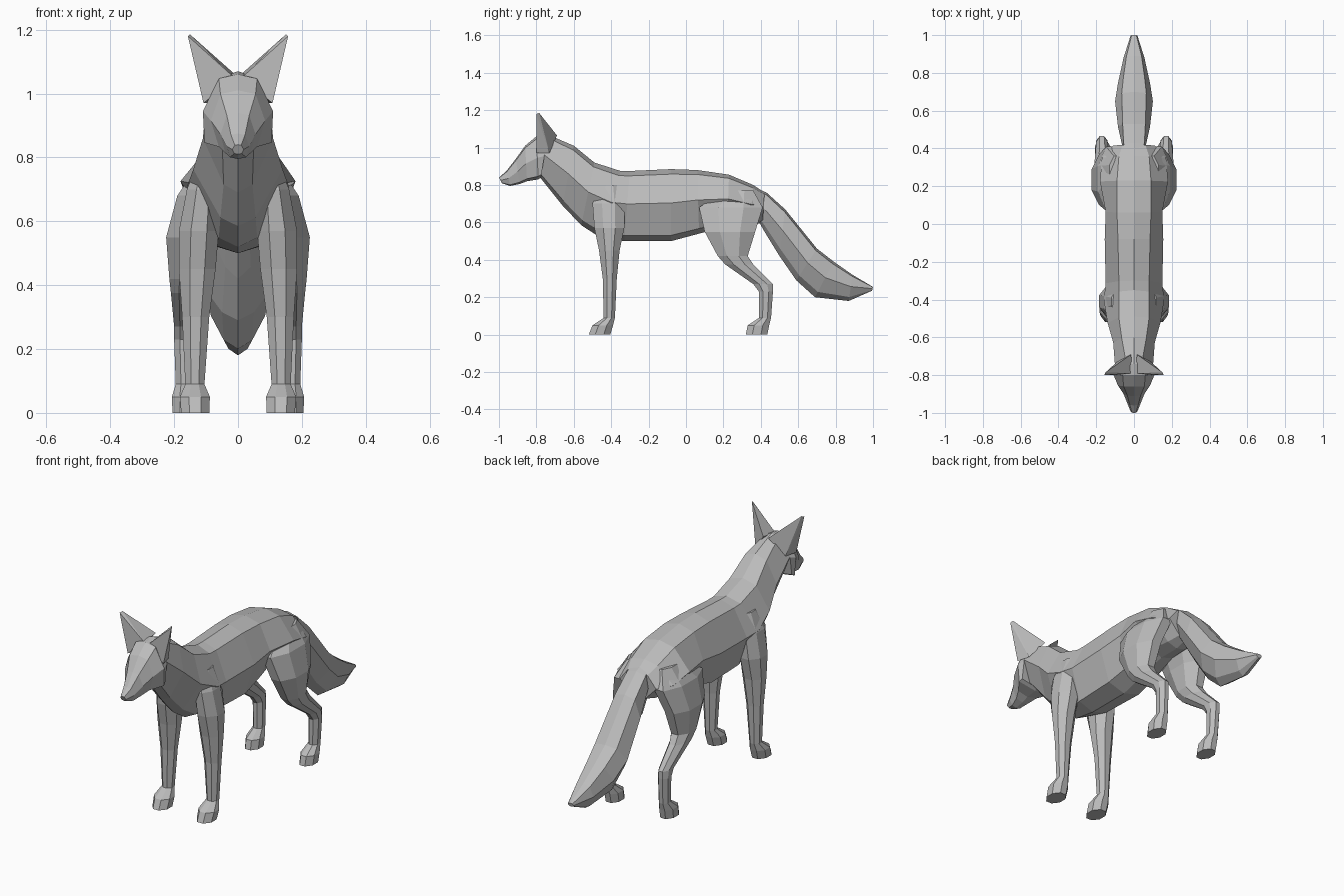
import bpy
import bmesh

default_cube = bpy.data.objects.get("Cube")
if default_cube:
    bpy.data.objects.remove(default_cube, do_unlink=True)

# Single plain coat colour
COAT = (.5, .5, .5, 1)
coat = bpy.data.materials.new("plain grey")
coat.use_nodes = True
coat.diffuse_color = COAT
coat.node_tree.nodes["Principled BSDF"].inputs["Base Color"].default_value = COAT


def finish(name, bm, mirrored=False):
    """Turn a bmesh into a flat shaded object, optionally mirrored across x."""
    bmesh.ops.recalc_face_normals(bm, faces=bm.faces[:])
    mesh = bpy.data.meshes.new(name)
    bm.to_mesh(mesh)
    bm.free()
    mesh.materials.append(coat)
    part = bpy.data.objects.new(name, mesh)
    bpy.context.collection.objects.link(part)
    if mirrored:
        mirror = part.modifiers.new("left and right", 'MIRROR')
        mirror.use_axis[0] = True
        mirror.use_mirror_merge = False
    return part


def loft(name, rings, mirrored=False):
    """Skin a row of closed rings that share one point count, capping the ends."""
    bm = bmesh.new()
    loops = [[bm.verts.new(point) for point in ring] for ring in rings]
    for near, far in zip(loops, loops[1:]):
        count = len(near)
        for i in range(count):
            j = (i + 1) % count
            bm.faces.new((near[i], near[j], far[j], far[i]))
    bm.faces.new(loops[0])
    bm.faces.new(loops[-1])
    return finish(name, bm, mirrored)


def spine_ring(station, levels):
    """Symmetric cross-section hung between a top point and a bottom point."""
    top_y, top_z, low_y, low_z, top_w, mid_w, low_w = station

    def at(x, drop):
        return (x, top_y + (low_y - top_y) * drop, top_z + (low_z - top_z) * drop)

    widths = (top_w, mid_w, low_w)
    right = [at(-w, drop) for w, drop in zip(widths, levels)]
    left = [at(w, drop) for w, drop in zip(widths, levels)]
    return [at(0, 0)] + left + [at(0, 1)] + right[::-1]


def leg_ring(station, corner=.3):
    """Level eight-sided ring: a rectangle with its corners cut off."""
    z, front, back, inner, outer = station
    cut_x = (outer - inner) * corner
    cut_y = (back - front) * corner
    return [(inner + cut_x, front, z), (outer - cut_x, front, z),
            (outer, front + cut_y, z), (outer, back - cut_y, z),
            (outer - cut_x, back, z), (inner + cut_x, back, z),
            (inner, back - cut_y, z), (inner, front + cut_y, z)]


# Spine parts: top y, top z, bottom y, bottom z, then top, middle, low half widths
torso = [
    (-.74, 1.07, -.78, .84, .04, .1, .05),
    (-.6, 1.01, -.66, .69, .065, .11, .045),
    (-.49, .92, -.56, .585, .08, .14, .055),
    (-.35, .875, -.46, .52, .08, .16, .06),
    (-.3, .875, -.33, .5, .08, .15, .09),
    (-.08, .885, -.08, .5, .085, .155, .1),
    (.06, .88, .07, .54, .09, .15, .09),
    (.23, .855, .22, .58, .09, .18, .07),
    (.36, .8, .34, .58, .08, .17, .06),
    (.42, .76, .41, .6, .06, .11, .04),
]
head = [
    (-1, .84, -.985, .81, .01, .018, .012),
    (-.96, .875, -.94, .795, .022, .035, .025),
    (-.91, .94, -.89, .805, .035, .055, .04),
    (-.86, 1.01, -.85, .82, .055, .085, .06),
    (-.8, 1.06, -.79, .83, .06, .11, .105),
    (-.74, 1.07, -.775, .84, .04, .1, .1),
]
tail = [
    (.36, .79, .38, .62, .04, .05, .03),
    (.43, .76, .42, .55, .055, .065, .035),
    (.53, .67, .5, .42, .06, .085, .04),
    (.7, .46, .59, .29, .065, .1, .05),
    (.79, .39, .69, .2, .055, .085, .045),
    (.89, .32, .87, .18, .04, .055, .03),
    (1, .255, .995, .235, .012, .018, .01),
]
loft("torso", [spine_ring(s, (.07, .47, .92)) for s in torso])
loft("head", [spine_ring(s, (.06, .5, .93)) for s in head])
loft("tail", [spine_ring(s, (.06, .45, .85)) for s in tail])

# Legs: height, front y, back y, inner x, outer x
front_leg = [
    (.8, -.46, -.36, .06, .12),
    (.7, -.5, -.33, .06, .16),
    (.57, -.49, -.33, .06, .185),
    (.45, -.465, -.355, .07, .185),
    (.3, -.445, -.37, .09, .175),
    (.09, -.44, -.38, .105, .165),
    (.05, -.5, -.39, .088, .182),
    (0, -.52, -.405, .09, .178),
]
hind_leg = [
    (.77, .2, .36, .05, .13),
    (.68, .07, .41, .05, .19),
    (.55, .1, .37, .09, .225),
    (.42, .17, .33, .11, .215),
    (.375, .21, .36, .125, .21),
    (.27, .36, .465, .14, .2),
    (.23, .39, .465, .14, .2),
    (.09, .39, .455, .14, .195),
    (.05, .33, .445, .125, .207),
    (0, .32, .435, .125, .205),
]
loft("front_legs", [leg_ring(s) for s in front_leg], mirrored=True)
loft("hind_legs", [leg_ring(s) for s in hind_leg], mirrored=True)

# Ears: upright wedges with a flat front, wrapped around a few corner points
ear_corners = [
    (.108, -.8, .97), (.012, -.79, 1.05), (.015, -.69, 1.065),
    (.09, -.73, .97), (.157, -.8, 1.18), (.15, -.785, 1.185),
]
ear = bmesh.new()
for corner in ear_corners:
    ear.verts.new(corner)
bmesh.ops.convex_hull(ear, input=ear.verts[:])
finish("ears", ear, mirrored=True)
